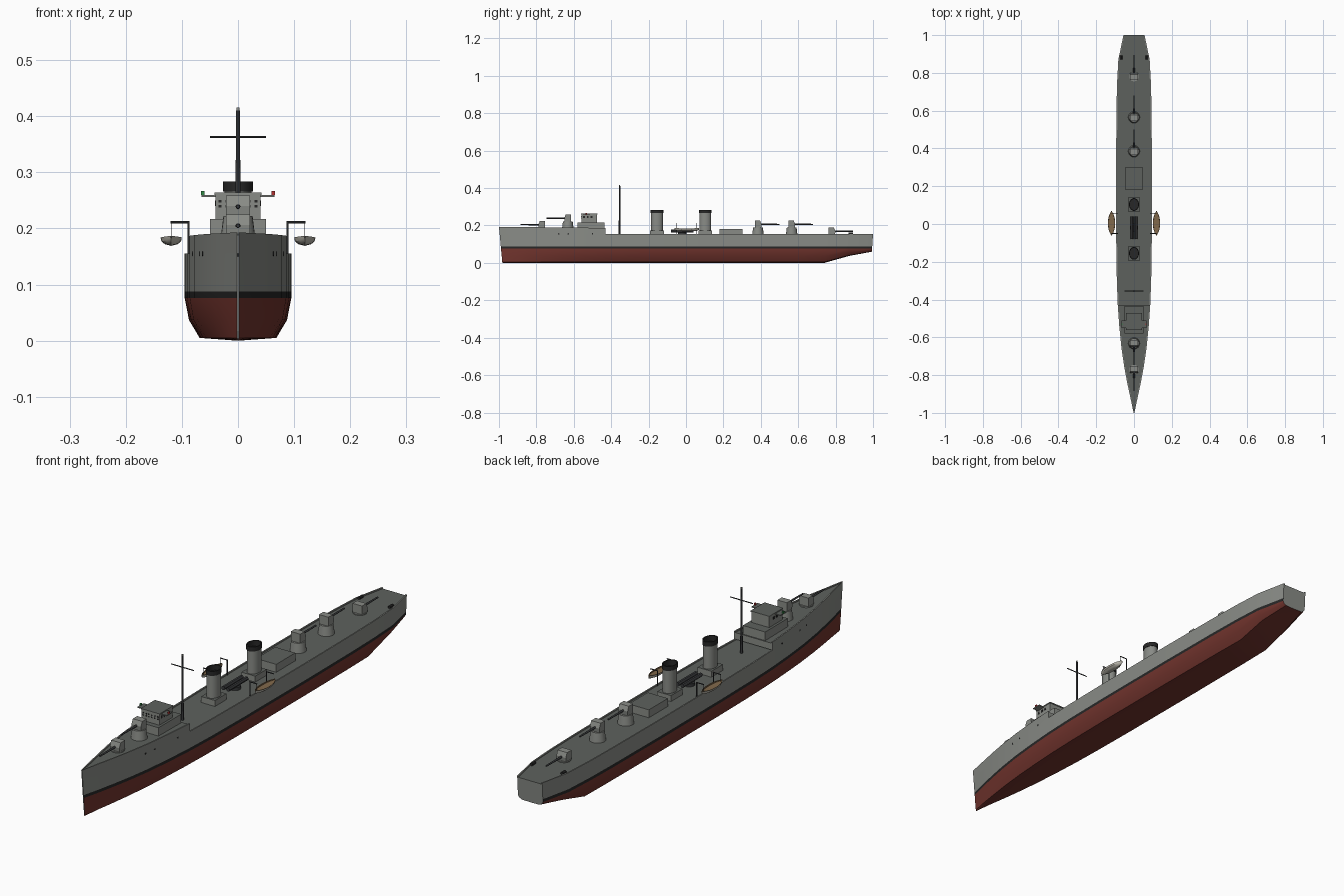
import bpy, bmesh, math
from mathutils import Vector

if "Cube" in bpy.data.objects:
    bpy.data.objects.remove(bpy.data.objects["Cube"])

def material(name, r, g, b):
    m = bpy.data.materials.new(name)
    m.diffuse_color = (r, g, b, 1)
    m.use_nodes = True
    m.node_tree.nodes["Principled BSDF"].inputs["Base Color"].default_value = m.diffuse_color
    return m

GREY = material("hull grey", .25, .26, .24)
DECK = material("deck grey", .11, .12, .11)
RED = material("antifouling red", .17, .035, .027)
BLACK = material("black", .02, .02, .02)
DARK = material("mast dark grey", .04, .042, .045)
WOOD = material("boat wood", .22, .14, .07)
CREAM = material("boat hull cream", .5, .48, .42)
PORT = material("port lamp red", .45, .03, .03)
STARBOARD = material("starboard lamp green", .03, .25, .06)

def finish(bm, name, mats, smooth=True):
    bmesh.ops.recalc_face_normals(bm, faces=bm.faces)
    me = bpy.data.meshes.new(name)
    bm.to_mesh(me)
    bm.free()
    ob = bpy.data.objects.new(name, me)
    bpy.context.collection.objects.link(ob)
    for m in mats:
        me.materials.append(m)
    if smooth:
        bpy.context.view_layer.objects.active = ob
        ob.select_set(True)
        bpy.ops.object.shade_smooth_by_angle(angle=math.radians(30))
        ob.select_set(False)
    return ob

def loft(name, sections, mats, seg_mats, cap_mat=0):
    """Skin half sections (points from keel to deck centre), mirrored across x."""
    bm = bmesh.new()
    n = len(sections[0])
    for side in (1, -1):
        rows = [[bm.verts.new((side * x, y, z)) for x, y, z in s] for s in sections]
        for a, b in zip(rows, rows[1:]):
            for i in range(n - 1):
                f = bm.faces.new((a[i], a[i + 1], b[i + 1], b[i]))
                f.material_index = seg_mats[i]
        for end in (rows[0], rows[-1]):
            bm.faces.new(end).material_index = cap_mat
    bmesh.ops.remove_doubles(bm, verts=bm.verts, dist=1e-5)
    return finish(bm, name, mats)

def box(name, x, y, z, mat, top=None):
    """Box from (min, max) ranges; upward faces may take a second material."""
    bm = bmesh.new()
    bmesh.ops.create_cube(bm, size=1)
    for v in bm.verts:
        v.co = [r[0] + (c + .5) * (r[1] - r[0]) for c, r in zip(v.co, (x, y, z))]
    bm.normal_update()
    for f in bm.faces:
        f.material_index = 1 if top and f.normal.z > .9 else 0
    return finish(bm, name, [mat] + ([top] if top else []), False)

def lathe(name, profile, loc, mats, seg_mats=None, sy=1, seg=24):
    bm = bmesh.new()
    rings = [[bm.verts.new((loc[0] + r * math.cos(t * math.tau / seg),
                            loc[1] + sy * r * math.sin(t * math.tau / seg), z))
              for t in range(seg)] for r, z in profile]
    for k, (a, b) in enumerate(zip(rings, rings[1:])):
        for i in range(seg):
            j = (i + 1) % seg
            f = bm.faces.new((a[i], a[j], b[j], b[i]))
            f.material_index = seg_mats[k] if seg_mats else 0
    bm.faces.new(rings[0])
    bm.faces.new(rings[-1]).material_index = seg_mats[-1] if seg_mats else 0
    return finish(bm, name, mats)

def rod(name, a, b, r, mat, seg=12, r2=None):
    a, b = Vector(a), Vector(b)
    bm = bmesh.new()
    bmesh.ops.create_cone(bm, cap_ends=True, segments=seg, radius1=r,
                          radius2=r2 or r, depth=(b - a).length)
    bmesh.ops.rotate(bm, verts=bm.verts, matrix=(b - a).to_track_quat('Z', 'Y').to_matrix())
    bmesh.ops.translate(bm, verts=bm.verts, vec=(a + b) / 2)
    return finish(bm, name, [mat])

# Hull: stations of (y, half width)
STATIONS = [(-1, .002), (-.92, .019), (-.84, .036), (-.76, .051), (-.66, .066),
            (-.54, .078), (-.43, .086), (-.3, .091), (-.1, .094), (.3, .095),
            (.6, .093), (.74, .09), (.87, .083), (1, .056)]
MAIN = .155

def rake(y, z):
    if y == -1:
        return y + .018 * (1 - z / .193)
    return y - .01 * (1 - z / MAIN) if y == 1 else y

def rim(w, top):
    wi = max(w - .005, .0008)
    return [(w, top), (wi, top), (wi, top - .005), (0, top - .005)]

sections = []
for y, w in STATIONS:
    keel = 0 if y <= .74 else .037 * (y - .74) / .13 if y <= .87 else .06
    lift = lambda z: keel + z * (.076 - keel) / .076
    pts = [(0, lift(0)), (.72 * w, lift(.005)), (.92 * w, lift(.037)), (w, .076), (w, .088)]
    sections.append([(x, rake(y, z), z) for x, z in pts + rim(w, MAIN)])
loft("hull", sections, [GREY, RED, BLACK, DECK], [1, 1, 1, 2, 0, 0, 0, 3])

def sheer(y):
    return .187 + .006 * (-.43 - y) / .57

# Raised forecastle
loft("forecastle", [[(x, rake(y, z), z) for x, z in [(0, MAIN), (w, MAIN)] + rim(w, sheer(y))]
     for y, w in STATIONS if y <= -.43], [GREY, DECK], [0, 0, 0, 0, 1])

# Portholes along the forecastle
for s in (1, -1):
    for y, w in ((-.68, .063), (-.63, .0688), (-.5, .0808)):
        rod("porthole", (s * (w - .004), y, .155), (s * (w + .001), y, .155), .004, BLACK)

# Bridge with wings, windows and lamps
box("bridge_base", (-.05, .05), (-.58, -.435), (.18, .217), GREY, DECK)
box("bridge_house", (-.04, .04), (-.56, -.475), (.217, .26), GREY, DECK)
box("bridge_roof", (-.042, .042), (-.562, -.472), (.26, .264), GREY, DECK)
box("bridge_wings", (-.065, .065), (-.55, -.512), (.256, .26), GREY, DECK)
for i in range(6):
    x = -.032 + i * .0128
    for z in (.237, .246):
        box("bridge_window", (x - .003, x + .003), (-.561, -.559), (z, z + .005), BLACK)
for s, m in ((1, PORT), (-1, STARBOARD)):
    box("side_lamp", (s * .063 - .003, s * .063 + .003), (-.536, -.528), (.26, .267), m)
    for y in (-.545, -.525, -.505):
        box("side_window", (s * .04 - .001, s * .04 + .001), (y - .005, y + .005), (.24, .25), BLACK)

# Mast and yard
rod("mast", (0, -.355, .15), (0, -.355, .41), .005, DARK, r2=.0035)
rod("mast_cap", (0, -.355, .41), (0, -.355, .416), .003, GREY)
rod("yard", (-.05, -.355, .363), (.05, -.355, .363), .002, DARK)

# Funnels: oval, open, black top band
for y in (-.155, .103):
    box("funnel_base", (-.031, .031), (y - .037, y + .037), (.148, .174), GREY, DECK)
    lathe("funnel", [(.0245, .17), (.0245, .266), (.0265, .266), (.0265, .284),
                     (.0225, .284), (.0225, .262)], (0, y), [GREY, BLACK],
          [0, 1, 1, 1, 1], sy=1.28, seg=32)

# Aft deckhouse
box("deckhouse", (-.045, .045), (.18, .302), (.148, .182), GREY, DECK)

# Torpedo tubes
lathe("tube_turntable", [(.022, .148), (.022, .162)], (0, -.02), [DARK])
for x in (-.011, .011):
    rod("torpedo_tube", (x, -.08, .17), (x, .04, .17), .008, DARK)

# Guns: shield profile extruded across x
def gun(y, floor, d, raised):
    if raised:
        lathe("gun_pedestal", [(.031, floor - .003), (.026, floor + .037)], (0, y), [GREY])
        z = floor + .037
    else:
        lathe("gun_base", [(.025, floor - .003), (.025, floor + .004)], (0, y), [GREY])
        z = floor + .002
    bm = bmesh.new()
    prof = [(.017, 0), (.019, .018), (.011, .037), (-.017, .037), (-.017, 0)]
    f = bm.faces.new([bm.verts.new((-.021, y + d * a, z + b)) for a, b in prof])
    new = bmesh.ops.extrude_face_region(bm, geom=[f])["geom"]
    bmesh.ops.translate(bm, vec=(.042, 0, 0),
                        verts=[v for v in new if isinstance(v, bmesh.types.BMVert)])
    finish(bm, "gun_shield", [GREY], False)
    rod("gun_barrel", (0, y, z + .017), (0, y + d * .114, z + .017), .0045, DARK, r2=.0032)

gun(-.77, .186, -1, False)
gun(-.632, .185, -1, True)
gun(.385, .152, 1, True)
gun(.565, .152, 1, True)
gun(.78, .15, 1, False)

# Boats on davits, and stern drums
for s in (1, -1):
    for y in (-.05, .057):
        rod("davit_post", (s * .088, y, .148), (s * .088, y, .212), .002, DARK)
        rod("davit_arm", (s * .086, y, .211), (s * .12, y, .211), .002, DARK)
        rod("davit_rope", (s * .119, y, .18), (s * .119, y, .211), .0008, DARK, 6)
    secs = []
    for i in range(9):
        t = i / 4 - 1
        w = .018 * (1 - abs(t) ** 2.5) + .001
        k, top = .169 + .007 * t ** 4, .184 + .003 * t * t
        secs.append([(x, .004 + .065 * t, z) for x, z in
                     [(0, k), (.6 * w, k + .003), (.92 * w, k + .008), (w, top),
                      (.85 * w, top), (.8 * w, top - .004), (0, top - .004)]])
    loft("boat", secs, [CREAM, WOOD], [0, 0, 0, 1, 1, 1]).location.x = s * .119
    rod("stern_drum", (s * .068, .87, .156), (s * .068, .892, .156), .006, BLACK)
